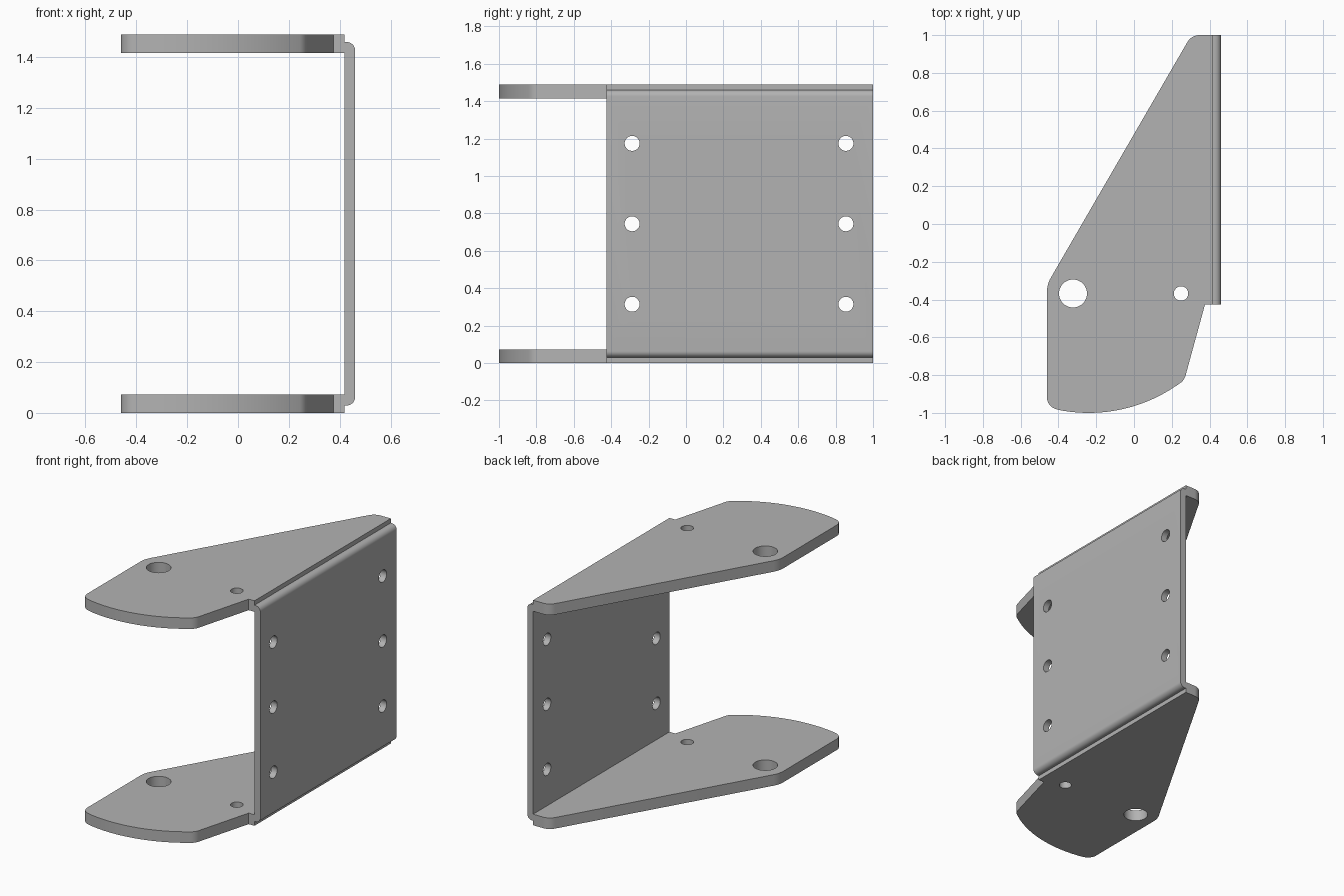
import bpy, bmesh, math
from mathutils import Vector, Matrix

if "Cube" in bpy.data.objects:
    bpy.data.objects.remove(bpy.data.objects["Cube"])

HEIGHT, THICK = 1.488, 0.073      # overall height, flange thickness
INNER, OUTER = 0.418, 0.461       # wall faces
FRONT, BACK = -0.425, 1.0         # wall ends

steel = bpy.data.materials.new("plain grey steel")
steel.use_nodes = True
GREY = (0.45, 0.45, 0.45, 1)
steel.diffuse_color = GREY
steel.node_tree.nodes["Principled BSDF"].inputs["Base Color"].default_value = GREY


def fillet(prev, corner, nxt, t, steps=8):
    """Arc that starts and ends at distance t from the corner."""
    c = Vector(corner)
    a, b = (Vector(prev) - c).normalized(), (Vector(nxt) - c).normalized()
    half = a.angle(b) / 2
    radius = t * math.tan(half)
    centre = c + (a + b).normalized() * (t / math.cos(half))
    start, end = c + a * t - centre, c + b * t - centre
    sweep = math.pi - 2 * half
    return [centre + (start * math.sin(sweep * (1 - i / steps))
                      + end * math.sin(sweep * i / steps)) / math.sin(sweep)
            for i in range(steps + 1)]


def rounded(corners):
    """Outline from (x, y, tangent length) corners."""
    pts = []
    for i, (x, y, t) in enumerate(corners):
        if t:
            nxt = corners[(i + 1) % len(corners)]
            pts += fillet(corners[i - 1][:2], (x, y), nxt[:2], t)
        else:
            pts.append(Vector((x, y)))
    return pts


def extrude(name, points, depth):
    bm = bmesh.new()
    face = bm.faces.new([bm.verts.new(p) for p in points])
    top = bmesh.ops.extrude_face_region(bm, geom=[face])["geom"]
    bmesh.ops.translate(bm, vec=depth,
                        verts=[v for v in top if isinstance(v, bmesh.types.BMVert)])
    bmesh.ops.recalc_face_normals(bm, faces=bm.faces)
    mesh = bpy.data.meshes.new(name)
    bm.to_mesh(mesh)
    bm.free()
    mesh.materials.append(steel)
    obj = bpy.data.objects.new(name, mesh)
    bpy.context.collection.objects.link(obj)
    return obj


def drill(obj, holes, turn=Matrix()):
    """Cut round holes given as (centre, radius), then shade the part."""
    bm = bmesh.new()
    for centre, radius in holes:
        bmesh.ops.create_cone(bm, cap_ends=True, segments=40, radius1=radius,
                              radius2=radius, depth=0.4,
                              matrix=Matrix.Translation(centre) @ turn)
    mesh = bpy.data.meshes.new("hole_cutter")
    bm.to_mesh(mesh)
    bm.free()
    mesh.materials.append(steel)
    cutter = bpy.data.objects.new("hole_cutter", mesh)
    cutter.hide_render = True
    bpy.context.collection.objects.link(cutter)
    mod = obj.modifiers.new("holes", "BOOLEAN")
    mod.operation, mod.solver, mod.object = "DIFFERENCE", "EXACT", cutter
    bpy.ops.object.select_all(action="DESELECT")
    obj.select_set(True)
    bpy.context.view_layer.objects.active = obj
    bpy.ops.object.modifier_apply(modifier=mod.name)
    bpy.data.objects.remove(cutter)
    bpy.ops.object.shade_smooth_by_angle(angle=math.radians(30))


# Flange outline: tapered arm with a curved front edge
ARC_X, ARC_Y, ARC_R = -0.24, -0.18, 0.82


def arc_y(x):
    return ARC_Y - math.sqrt(ARC_R ** 2 - (x - ARC_X) ** 2)


arc = [(x, arc_y(x), 0) for x in (-0.38 + 0.03 * i for i in range(21))]
outline = rounded([
    (INNER, BACK, 0), (0.304, BACK, 0.043), (-0.461, -0.32, 0.04),
    (-0.461, -0.968, 0.05)] + arc + [
    (0.266, -0.828, 0.028), (0.376, FRONT, 0), (INNER, FRONT, 0)])

for name, z in (("bottom_flange", 0), ("top_flange", HEIGHT - THICK)):
    flange = extrude(name, [(p.x, p.y, z) for p in outline], (0, 0, THICK))
    drill(flange, [((-0.323, -0.368, z), 0.074), ((0.249, -0.368, z), 0.038)])

# Wall profile with rounded outer bends, stepped in from the flange faces
STEP = 0.029
profile = rounded([
    (INNER, STEP, 0), (OUTER, STEP, 0.034),
    (OUTER, HEIGHT - STEP, 0.034), (INNER, HEIGHT - STEP, 0)])
wall = extrude("side_wall", [(p.x, FRONT, p.y) for p in profile],
               (0, BACK - FRONT, 0))
drill(wall, [((OUTER, y, HEIGHT / 2 + dz), 0.04)
             for y in (-0.288, 0.855) for dz in (-0.43, 0, 0.43)],
      Matrix.Rotation(math.pi / 2, 4, "Y"))
